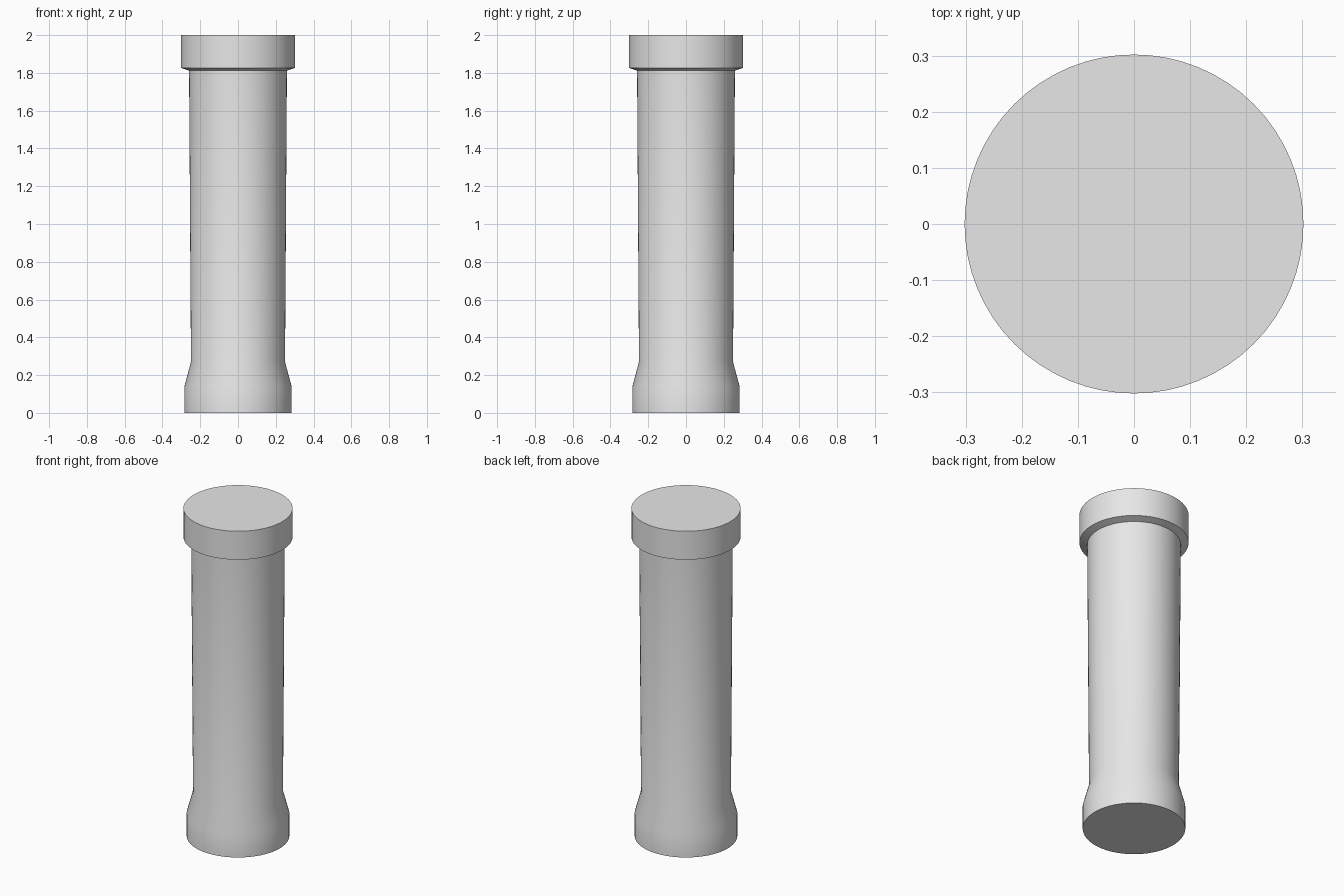
import bpy, bmesh, math

cube = bpy.data.objects.get("Cube")
if cube:
    bpy.data.objects.remove(cube, do_unlink=True)

SEGMENTS = 64

grey = bpy.data.materials.new("light grey")
grey.use_nodes = True
colour = (0.8, 0.8, 0.8, 1)
grey.diffuse_color = colour
grey.node_tree.nodes["Principled BSDF"].inputs["Base Color"].default_value = colour


def lathe(name, profile):
    """Turn a (radius, height) profile about z and cap both ends."""
    bm = bmesh.new()
    rings = []
    for radius, z in profile:
        angles = [2 * math.pi * i / SEGMENTS for i in range(SEGMENTS)]
        rings.append([bm.verts.new((radius * math.cos(a), radius * math.sin(a), z))
                      for a in angles])
    for low, high in zip(rings, rings[1:]):
        for i in range(SEGMENTS):
            j = (i + 1) % SEGMENTS
            bm.faces.new((low[i], low[j], high[j], high[i]))
    bm.faces.new(rings[0][::-1])
    bm.faces.new(rings[-1])
    mesh = bpy.data.meshes.new(name)
    bm.to_mesh(mesh)
    bm.free()
    mesh.materials.append(grey)
    obj = bpy.data.objects.new(name, mesh)
    bpy.context.collection.objects.link(obj)
    bpy.ops.object.select_all(action="DESELECT")
    obj.select_set(True)
    bpy.context.view_layer.objects.active = obj
    bpy.ops.object.shade_smooth_by_angle(angle=math.radians(30))
    return obj


# One continuous body: flared foot, slightly tapered shaft, undercut collar
lathe("column", [
    (0.284, 0), (0.284, 0.14),       # foot
    (0.249, 0.27), (0.259, 1.812),   # flare and shaft
    (0.302, 1.826), (0.302, 2.0),    # collar
])
